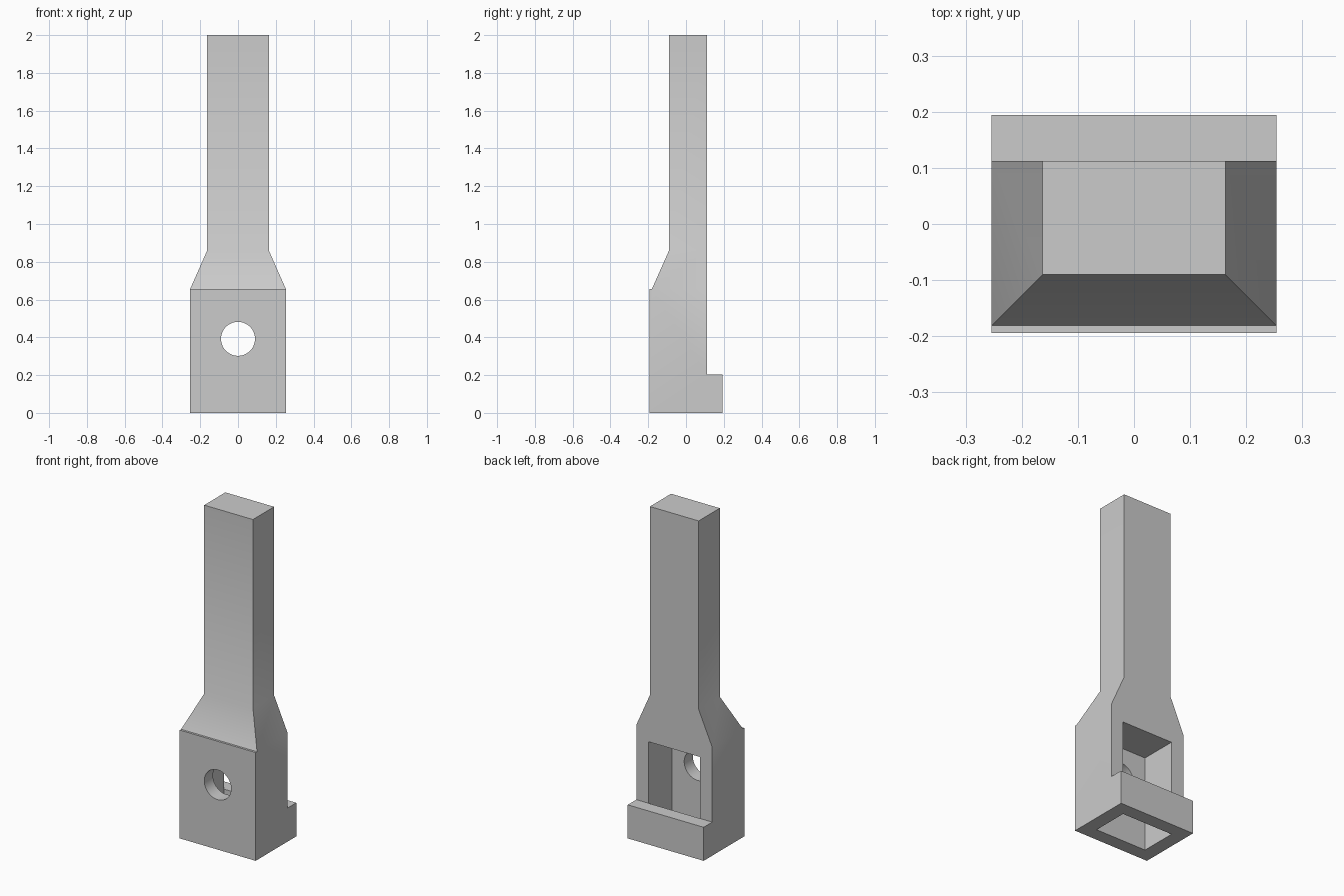
import bpy
import bmesh
from math import radians

if "Cube" in bpy.data.objects:
    bpy.data.objects.remove(bpy.data.objects["Cube"], do_unlink=True)

HALF_W = 0.254                 # half width of the socket block
FRONT, BACK, LIP = -0.194, 0.112, 0.194
SHOULDER, NECK, TOP = 0.655, 0.86, 2.0
WALL = 0.083

grey = bpy.data.materials.new("plain grey")
grey.use_nodes = True
colour = (0.6, 0.6, 0.6, 1)
grey.diffuse_color = colour
grey.node_tree.nodes["Principled BSDF"].inputs["Base Color"].default_value = colour


def loft(name, rings):
    """Closed solid through a list of equal-length point rings."""
    bm = bmesh.new()
    loops = [[bm.verts.new(p) for p in ring] for ring in rings]
    for a, b in zip(loops, loops[1:]):
        for i in range(len(a)):
            j = (i + 1) % len(a)
            bm.faces.new((a[i], a[j], b[j], b[i]))
    bm.faces.new(loops[0][::-1])
    bm.faces.new(loops[-1])
    bmesh.ops.recalc_face_normals(bm, faces=bm.faces)
    mesh = bpy.data.meshes.new(name)
    bm.to_mesh(mesh)
    bm.free()
    mesh.materials.append(grey)
    obj = bpy.data.objects.new(name, mesh)
    bpy.context.collection.objects.link(obj)
    return obj


def prism(name, profile, half):
    """Extrude a (y, z) profile across x."""
    return loft(name, [[(x, y, z) for y, z in profile] for x in (-half, half)])


def rect(half, front, z):
    return [(-half, front, z), (half, front, z), (half, BACK, z), (-half, BACK, z)]


def combine(target, tool, operation):
    mod = target.modifiers.new(tool.name, "BOOLEAN")
    mod.operation = operation
    mod.solver = "EXACT"
    mod.object = tool
    bpy.context.view_layer.objects.active = target
    bpy.ops.object.modifier_apply(modifier=mod.name)
    bpy.data.objects.remove(tool, do_unlink=True)


# Socket block with a low lip along the back
body = prism("socket_handle", [(FRONT, 0), (LIP, 0), (LIP, 0.203), (BACK, 0.203),
                               (BACK, SHOULDER), (FRONT, SHOULDER)], HALF_W)

# Tapered shoulder and long shaft, flush with the back
shaft = loft("shaft", [rect(HALF_W, -0.181, SHOULDER), rect(0.163, -0.09, NECK),
                       rect(0.163, -0.09, TOP)])
combine(body, shaft, "UNION")

# Cavity open at the bottom, and at the back above the lip
inner = FRONT + WALL
cavity = prism("cavity_cutter", [(inner, -0.1), (BACK, -0.1), (BACK, 0.203), (0.3, 0.4),
                                 (0.3, 0.575), (inner, 0.575)], HALF_W - WALL)
combine(body, cavity, "DIFFERENCE")

# Round hole through the front wall
bpy.ops.mesh.primitive_cylinder_add(vertices=48, radius=0.09, depth=0.2,
                                    location=(0, FRONT, 0.392),
                                    rotation=(radians(90), 0, 0))
hole = bpy.context.object
hole.name = "hole_cutter"
hole.data.materials.append(grey)
combine(body, hole, "DIFFERENCE")

# Smooth the shallow bends, keep the corners sharp
bpy.ops.object.select_all(action="DESELECT")
body.select_set(True)
bpy.context.view_layer.objects.active = body
bpy.ops.object.shade_smooth_by_angle(angle=radians(30))
